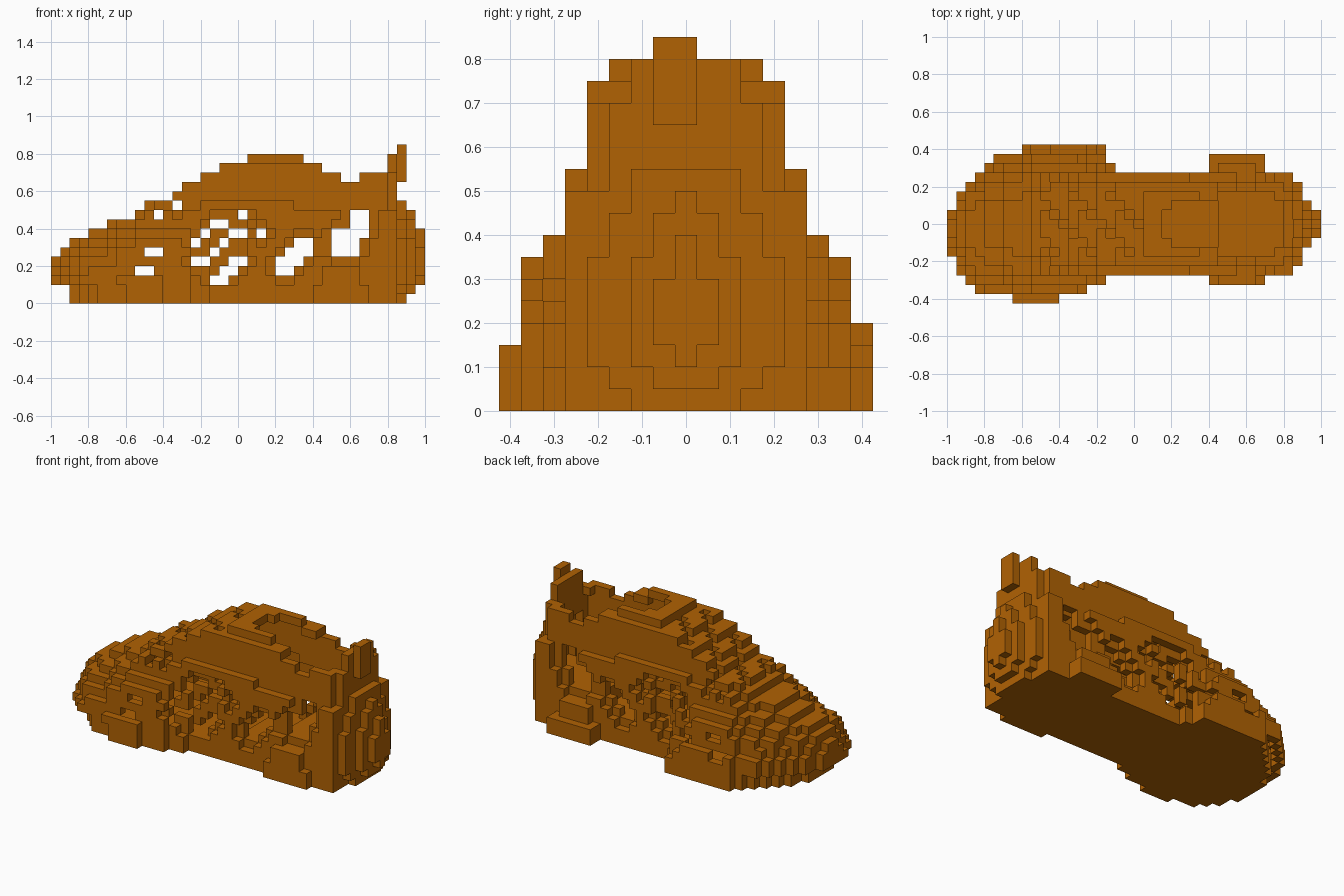
import bpy, bmesh
from mathutils import Vector

if "Cube" in bpy.data.objects:
    bpy.data.objects.remove(bpy.data.objects["Cube"])

V = 0.05  # block size: the shoe is built from small cubes

leather = bpy.data.materials.new("orange brown")
leather.diffuse_color = (0.44, 0.122, 0.001, 1)
leather.use_nodes = True
leather.node_tree.nodes["Principled BSDF"].inputs["Base Color"].default_value = leather.diffuse_color

# Step profiles: (upper x or z limit, value)
LEFT = [(-1, 0), (-.95, .075), (-.9, .175), (-.85, .225), (-.8, .275), (-.75, .325), (-.6, .375),
        (-.15, .425), (-.1, .325), (.85, .275)]
RIGHT = [(-1, 0), (-.95, .175), (-.9, .275), (-.85, .325), (-.65, .375), (-.4, .425), (-.25, .375),
         (-.15, .325), (.85, .275)]
TOP = [(-1, 0), (-.95, .25), (-.9, .3), (-.8, .35), (-.7, .4), (-.55, .45), (-.5, .5), (-.35, .55),
       (-.3, .6), (-.2, .65), (-.1, .7), (.05, .75), (.35, .8), (.45, .75), (.55, .7), (.65, .65), (.85, .7), (1, .55)]
# Greatest half width at each height
CAP = [(.15, .425), (.35, .375), (.4, .325), (.5, .275), (.75, .225), (.9, .175)]
# Half width of the collar opening along x, and height of the insole
OPENING = [(.15, 0), (.2, .08), (.45, .13), (.75, .18), (.8, .13)]
INSOLE = [(.15, .1), (.45, .15), (1, .25)]
# Rounded heel, half width by height for the last three layers
HEEL = [(.9, [(.05, .125), (.1, .175), (.35, .225), (.45, .175), (.55, .125)]),
        (.95, [(.05, 0), (.1, .075), (.35, .125), (.45, .075), (.5, .026)]),
        (1, [(.1, 0), (.15, .026), (.3, .075), (.4, .026)])]

# Vent openings through the sides: x0, x1, z0, z1
VENTS = [(.6, .7, .4, .5), (.5, .7, .35, .4), (.5, .65, .25, .35),
         (.3, .4, .3, .35), (.25, .4, .25, .3), (.2, .35, .2, .25), (.2, .3, .15, .2),
         (-.05, .05, .2, .25), (-.1, 0, .15, .2), (-.15, -.05, .1, .15), (-.25, -.15, .2, .25),
         (-.15, -.1, .25, .3), (-.1, -.05, .3, .35), (-.05, .05, .35, .4), (.1, .15, .35, .4),
         (-.15, -.05, .4, .45), (-.2, -.15, .35, .4), (-.25, -.2, .3, .35), (0, .05, .45, .5),
         (-.55, -.45, .15, .2), (-.5, -.4, .25, .3), (-.45, -.4, .45, .5), (-.35, -.3, .5, .55)]


def step(table, v):
    return next((r for lim, r in table if v < lim), 0)


def centre(i, j, k):
    return (i + .5) * V, j * V, (k + .5) * V


def solid(i, j, k):
    """Outer form of the shoe."""
    x, y, z = centre(i, j, k)
    top = step(TOP, x)
    if -.5 < x < .05 and abs(y) < .17 and (i + j) % 4 == 0:   # lacing relief
        top -= V
    if z < 0 or z > top or abs(x) > 1:
        return False
    if x > .85:                      # bulging heel
        return abs(y) < step(step(HEEL, x), z)
    xs = x - .1 if x < -.6 and z < .1 else x     # toe lifts off the ground
    w = step(LEFT if y > 0 else RIGHT, xs)
    cap = .425 if y > 0 and .15 < z < .2 else step(CAP, z)
    if x > .8 and z > .5:            # collar rounds off at the back
        cap = .175
    elif -.2 < x < .3 and .5 < z < .55:
        cap = .275
    s = min(1, max(0, (x + .5) / .3))
    p = 2.6 + max(0, min(1, x + .6)) * 3
    dome = w * max(0, 1 - (z / top) ** p) ** .5
    return abs(y) < min(cap, dome * (1 - s) + w * s)


def vent(i, k):
    x, _, z = centre(i, 0, k)
    return any(a < x < b and c < z < d for a, b, c, d in VENTS)


def near_vent(i, k):
    """Sunken panels around the vents."""
    x, _, z = centre(i, 0, k)
    return -.35 < x < .75 and .1 < z < .5 and any(
        vent(i + a, k + b) for a, b in ((0, 0), (1, 0), (-1, 0), (0, 1), (0, -1)))


def hollow(i, j, k):
    """Foot space, open at the collar."""
    x, y, z = centre(i, j, k)
    if z < step(INSOLE, x):
        return False
    if abs(y) < step(OPENING, x):
        return True
    return solid(i, j, k + 1) and all(solid(i + a, j + b, k) for a, b in ((1, 0), (-1, 0), (0, 1), (0, -1)))


parts = {}
for i in range(-20, 20):
    for j in range(-8, 9):
        for k in range(17):
            x, y, z = centre(i, j, k)
            # Heel pull tab
            if (.8 < x < .85 and .65 < z < .8 and abs(y) < .13) or \
                    (.85 < x < .9 and .65 < z and -.075 < y < .025):
                parts[i, j, k] = "heel_tab"
                continue
            # Heel stabilisers on both sides of the sole
            if .4 < x < .7 and .26 < abs(y) and (
                    (abs(y) < .325 and z < (.2 if .45 < x < .65 else .1)) or (.32 < y < .375 and z < .1)):
                parts[i, j, k] = "sole"
                continue
            if not solid(i, j, k) or (z > .1 and vent(i, k)):
                continue
            side = 1 if y > 0 else -1
            if abs(y) > .17 and near_vent(i, k):
                # Outer skin is cut back, the layer behind it stays
                if not solid(i, j + side, k):
                    continue
                if not solid(i, j + 2 * side, k):
                    parts[i, j, k] = "upper"
                    continue
            if hollow(i, j, k):
                continue
            parts[i, j, k] = "sole" if z < .1 else "upper"

# Turn the cubes of each part into a skin of exposed faces
for name in ("sole", "upper", "heel_tab"):
    bm = bmesh.new()
    for (i, j, k), part in parts.items():
        if part != name:
            continue
        c = Vector(centre(i, j, k))
        for axis in range(3):
            for sign in (1, -1):
                n = [0, 0, 0]
                n[axis] = sign
                if (i + n[0], j + n[1], k + n[2]) in parts:
                    continue
                u, v = Vector((0, 0, 0)), Vector((0, 0, 0))
                u[(axis + 1) % 3] = V / 2
                v[(axis + 2) % 3] = V / 2 * sign
                o = c + Vector(n) * V / 2
                bm.faces.new([bm.verts.new(o + q) for q in (-u - v, u - v, u + v, v - u)])
    bmesh.ops.remove_doubles(bm, verts=bm.verts, dist=.001)
    mesh = bpy.data.meshes.new(name)
    bm.to_mesh(mesh)
    bm.free()
    mesh.materials.append(leather)
    bpy.context.collection.objects.link(bpy.data.objects.new(name, mesh))
